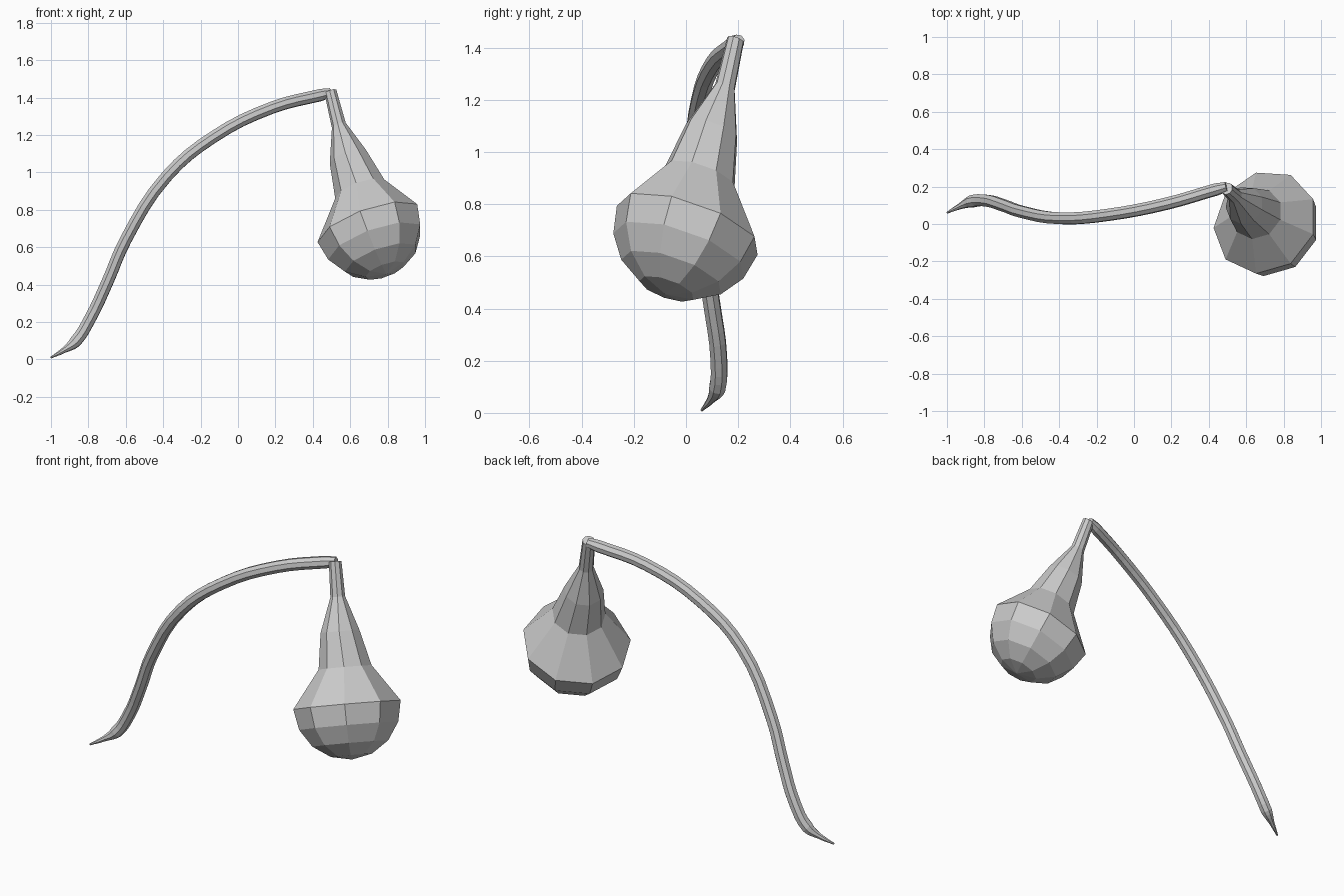
import bpy
import bmesh
from math import sin, cos, pi
from mathutils import Vector

cube = bpy.data.objects.get("Cube")
if cube:
    bpy.data.objects.remove(cube)

grey = bpy.data.materials.new("plain_grey")
grey.use_nodes = True
colour = (0.6, 0.6, 0.6, 1)
grey.diffuse_color = colour
grey.node_tree.nodes["Principled BSDF"].inputs["Base Color"].default_value = colour

SIDES = 9
BULB_RADIUS = 0.29
axis = Vector((-0.32, 0.31, 0.89)).normalized()
u = (Vector((-1, 0, 0)) + axis * axis.x).normalized()
v = axis.cross(u)
centre = Vector((0.70, 0.01, 0.715))

# Neck rings from the top down: centre and radius
rings = [
    (Vector((0.495, 0.19, 1.43)), 0.034),
    (Vector((0.54, 0.15, 1.25)), 0.04),
    (Vector((0.59, 0.10, 1.08)), 0.105),
    (Vector((0.655, 0.055, 0.905)), 0.143),
]
# Round underside, from the widest ring towards the pole
BANDS = 4
for i in range(BANDS):
    a = pi / 2 * i / BANDS
    rings.append((centre - axis * BULB_RADIUS * sin(a), BULB_RADIUS * cos(a)))

# Hanging bulb with its neck
bm = bmesh.new()
loops = []
for c, r in rings:
    loops.append([bm.verts.new(c + r * (u * cos(2 * pi * k / SIDES) + v * sin(2 * pi * k / SIDES)))
                  for k in range(SIDES)])
for a, b in zip(loops, loops[1:]):
    for k in range(SIDES):
        n = (k + 1) % SIDES
        bm.faces.new((a[k], a[n], b[n], b[k]))
pole = bm.verts.new(centre - axis * BULB_RADIUS)
for k in range(SIDES):
    bm.faces.new((loops[-1][k], loops[-1][(k + 1) % SIDES], pole))
bm.faces.new(loops[0])
bmesh.ops.recalc_face_normals(bm, faces=bm.faces)
mesh = bpy.data.meshes.new("bulb")
bm.to_mesh(mesh)
bm.free()
bulb = bpy.data.objects.new("bulb", mesh)
bpy.context.collection.objects.link(bulb)
mesh.materials.append(grey)

# Arched stem: x, y, z and radius along the path
path = [
    (-1.0, 0.06, 0.01, 0.005),
    (-0.93, 0.095, 0.05, 0.016),
    (-0.87, 0.12, 0.095, 0.034),
    (-0.79, 0.125, 0.22, 0.034),
    (-0.70, 0.10, 0.41, 0.034),
    (-0.60, 0.065, 0.64, 0.034),
    (-0.38, 0.03, 0.98, 0.034),
    (-0.13, 0.05, 1.19, 0.034),
    (0.18, 0.11, 1.345, 0.034),
    (0.44, 0.185, 1.413, 0.034),
    (0.495, 0.20, 1.425, 0.026),
]
curve = bpy.data.curves.new("stem", "CURVE")
curve.dimensions = "3D"
curve.bevel_depth = 1.0
curve.bevel_resolution = 2
curve.resolution_u = 4
curve.use_fill_caps = True
spline = curve.splines.new("BEZIER")
spline.bezier_points.add(len(path) - 1)
for point, (x, y, z, r) in zip(spline.bezier_points, path):
    point.co = (x, y, z)
    point.radius = r
    point.handle_left_type = point.handle_right_type = "AUTO"
stem = bpy.data.objects.new("stem", curve)
bpy.context.collection.objects.link(stem)
curve.materials.append(grey)

bpy.ops.object.select_all(action="DESELECT")
stem.select_set(True)
bpy.context.view_layer.objects.active = stem
bpy.ops.object.convert(target="MESH")
bpy.ops.object.shade_flat()
